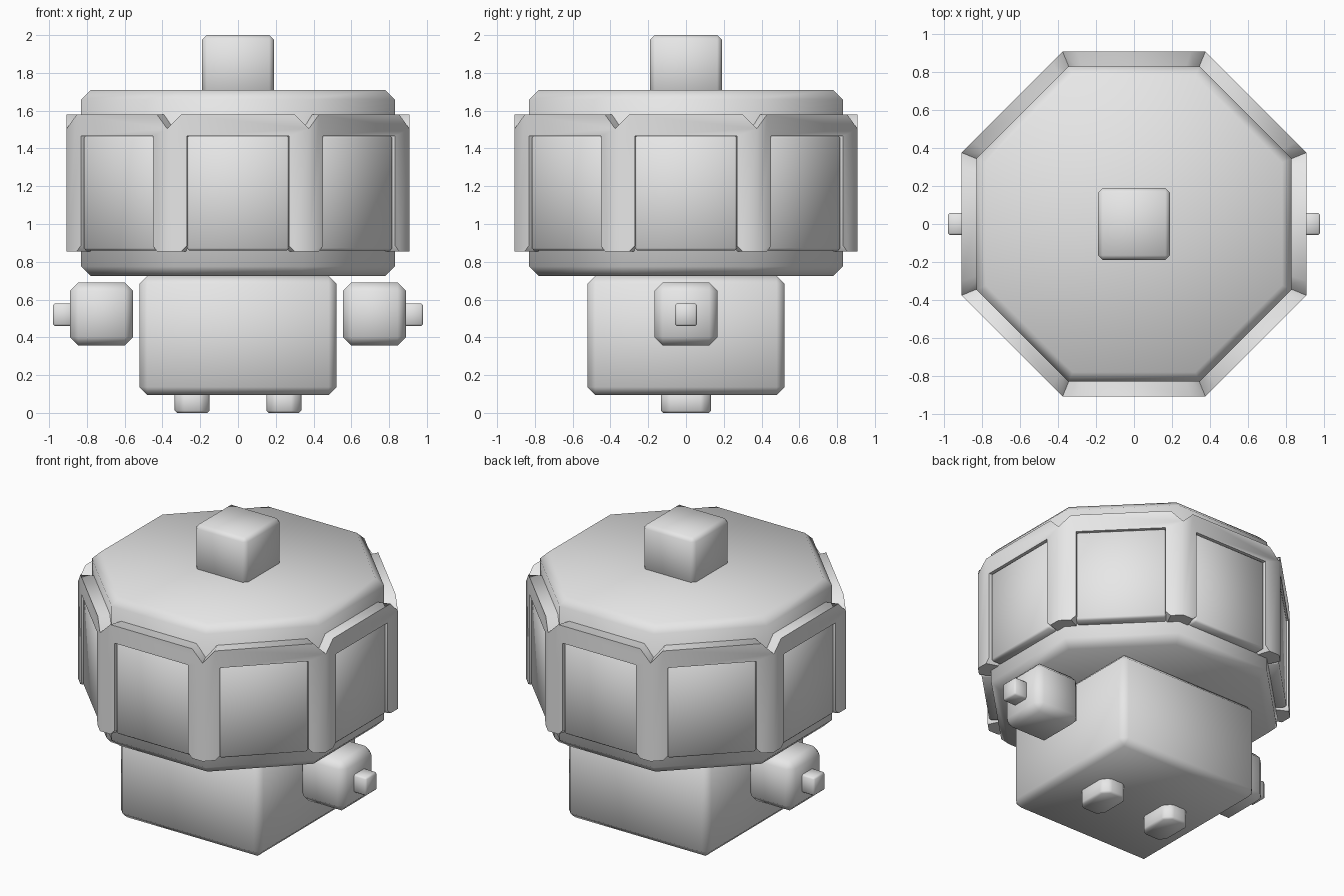
import bpy, bmesh, math
from mathutils import Matrix

if "Cube" in bpy.data.objects:
    bpy.data.objects.remove(bpy.data.objects["Cube"])

gray = bpy.data.materials.new("plain_gray")
gray.diffuse_color = (0.8, 0.8, 0.8, 1)
gray.use_nodes = True
gray.node_tree.nodes["Principled BSDF"].inputs["Base Color"].default_value = gray.diffuse_color


def finish(name, bm, bevel=0.0, angle=50):
    bmesh.ops.recalc_face_normals(bm, faces=bm.faces)
    if bevel:
        bmesh.ops.bevel(bm, geom=bm.edges[:], offset=bevel, segments=1,
                        affect='EDGES', clamp_overlap=True)
    me = bpy.data.meshes.new(name)
    bm.to_mesh(me)
    bm.free()
    me.materials.append(gray)
    ob = bpy.data.objects.new(name, me)
    bpy.context.collection.objects.link(ob)
    bpy.ops.object.select_all(action='DESELECT')
    ob.select_set(True)
    bpy.context.view_layer.objects.active = ob
    bpy.ops.object.shade_smooth_by_angle(angle=math.radians(angle))
    return ob


def add_box(bm, lo, hi, m=Matrix.Identity(4)):
    c = [(a + b) / 2 for a, b in zip(lo, hi)]
    s = [b - a for a, b in zip(lo, hi)]
    mat = m @ Matrix.Translation(c) @ Matrix.Diagonal((*s, 1))
    bmesh.ops.create_cube(bm, size=1, matrix=mat)


def box(name, lo, hi, bevel):
    bm = bmesh.new()
    add_box(bm, lo, hi)
    return finish(name, bm, bevel)


T = math.tan(math.pi / 8)

# Octagonal core with chamfered rims
bm = bmesh.new()
rings = []
for z, a in ((0.725, 0.78), (0.775, 0.83), (1.66, 0.83), (1.71, 0.78)):
    r = a / math.cos(math.pi / 8)
    rings.append([bm.verts.new((r * math.cos((i + .5) * math.pi / 4),
                                r * math.sin((i + .5) * math.pi / 4), z))
                  for i in range(8)])
for lo, hi in zip(rings, rings[1:]):
    for i in range(8):
        j = (i + 1) % 8
        bm.faces.new((lo[i], lo[j], hi[j], hi[i]))
bm.faces.new(rings[0][::-1])
bm.faces.new(rings[-1])
finish("octagon_core", bm)

# Frame ring: one arch-shaped section per side, notched at the corners
OUT, INN = 0.907, 0.78
H = OUT * T
half = [(0.27, 1.465), (0.27, 0.885), (0.30, 0.855), (H, 0.855),
        (H, 1.505), (0.30, 1.58)]
outline = half + [(-u, z) for u, z in reversed(half)]
bm = bmesh.new()
for k in range(8):
    rot = Matrix.Rotation(k * math.pi / 4, 4, 'Z')
    front, back = [], []
    for u, z in outline:
        front.append(bm.verts.new((u, -OUT, z)))
        ui = u * INN / OUT if abs(u) > 0.29 else u
        ui = max(-0.25, min(0.25, ui)) if abs(u) < 0.29 else ui
        back.append(bm.verts.new((ui, -INN, z)))
    bmesh.ops.transform(bm, matrix=rot, verts=front + back)
    bm.faces.new(front)
    bm.faces.new(back[::-1])
    n = len(outline)
    for i in range(n):
        j = (i + 1) % n
        if abs(outline[i][0]) == H and outline[i][0] == outline[j][0]:
            continue  # seam shared with the neighbouring section
        bm.faces.new((front[i], back[i], back[j], front[j]))
bmesh.ops.remove_doubles(bm, verts=bm.verts, dist=1e-4)
finish("frame_ring", bm)

# Slightly recessed panels
bm = bmesh.new()
for k in range(8):
    add_box(bm, (-0.27, -0.895, 0.86), (0.27, -0.78, 1.468),
            Matrix.Rotation(k * math.pi / 4, 4, 'Z'))
finish("side_panels", bm, 0.012)

# Top stub and lower body
box("top_stub", (-0.19, -0.19, 1.66), (0.19, 0.19, 2.0), 0.025)
box("lower_body", (-0.522, -0.522, 0.095), (0.522, 0.522, 0.725), 0.042)

for s, side in ((-1, "left"), (1, "right")):
    def sided(name, x0, x1, y, z0, z1, b):
        xs = sorted((s * x0, s * x1))
        return box(side + name, (xs[0], -y, z0), (xs[1], y, z1), b)
    # Floating side block and its knob
    sided("_side_block", 0.555, 0.89, 0.168, 0.357, 0.69, 0.045)
    sided("_knob", 0.86, 0.98, 0.058, 0.46, 0.58, 0.01)
    # Foot with clipped corners
    bm = bmesh.new()
    add_box(bm, (s * 0.243 - 0.092, -0.132, 0.0), (s * 0.243 + 0.092, 0.132, 0.12))
    upright = [e for e in bm.edges
               if abs(e.verts[0].co.z - e.verts[1].co.z) > 0.05]
    bmesh.ops.bevel(bm, geom=upright, offset=0.042, segments=1, affect='EDGES')
    finish(side + "_foot", bm, 0.012)
